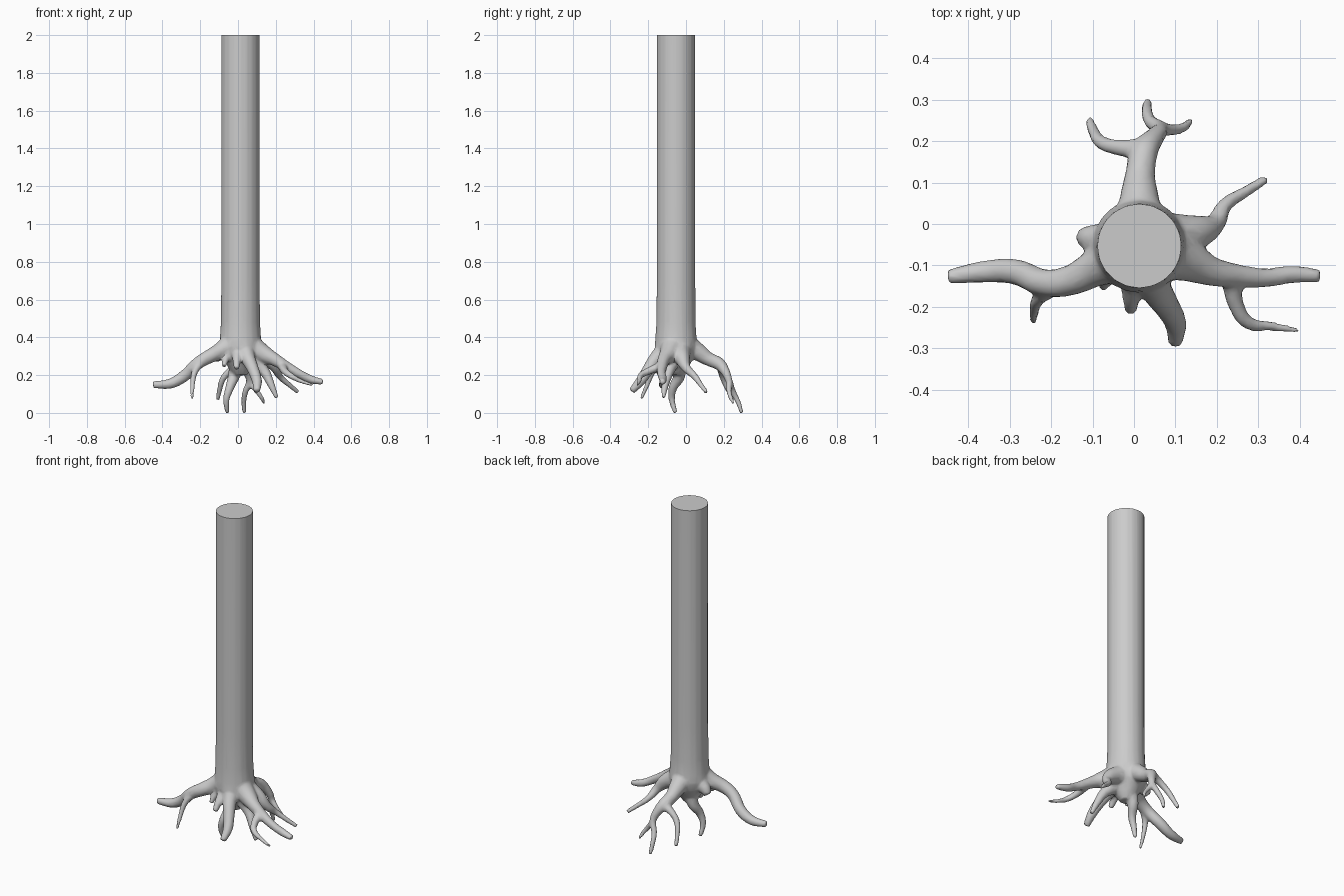
import bpy, bmesh

curve = bpy.data.curves.new("tree_trunk_and_roots", 'CURVE')
curve.dimensions = '3D'
curve.bevel_depth = 1.0
curve.bevel_resolution = 8
curve.resolution_u = 6
curve.use_fill_caps = True


def limb(*pts):
    """Tapering limb through points (x, y, z, radius)."""
    s = curve.splines.new('BEZIER')
    s.bezier_points.add(len(pts) - 1)
    for p, (x, y, z, r) in zip(s.bezier_points, pts):
        p.co = (x, y, z)
        p.radius = r
        p.handle_left_type = p.handle_right_type = 'AUTO'


# trunk with flared base (runs past the cut at z = 2)
limb(*[(0.013, -0.053, z, r) for z, r in [
    (0.2, 0.035), (0.25, 0.07), (0.3, 0.102), (0.35, 0.114), (0.4, 0.109),
    (0.48, 0.104), (0.7, 0.102), (1.3, 0.102), (2.06, 0.102)]])

# left root and its twig
limb((-0.03, -0.08, 0.37, 0.06), (-0.1, -0.11, 0.325, 0.044), (-0.15, -0.135, 0.3, 0.037),
     (-0.21, -0.143, 0.265, 0.033), (-0.29, -0.115, 0.192, 0.031), (-0.36, -0.115, 0.155, 0.027),
     (-0.45, -0.128, 0.15, 0.018))
limb((-0.19, -0.15, 0.275, 0.022), (-0.23, -0.18, 0.215, 0.017), (-0.24, -0.205, 0.15, 0.013),
     (-0.243, -0.238, 0.075, 0.009))

# right root and its fork
limb((0.06, -0.07, 0.36, 0.065), (0.13, -0.09, 0.315, 0.05), (0.19, -0.115, 0.285, 0.035),
     (0.25, -0.125, 0.25, 0.028), (0.32, -0.13, 0.21, 0.023), (0.38, -0.122, 0.18, 0.022),
     (0.45, -0.125, 0.163, 0.016))
limb((0.235, -0.13, 0.25, 0.025), (0.245, -0.19, 0.225, 0.02), (0.275, -0.238, 0.2, 0.017),
     (0.33, -0.247, 0.17, 0.012), (0.398, -0.258, 0.148, 0.008))

# right rear root
limb((0.07, -0.03, 0.33, 0.06), (0.15, -0.02, 0.29, 0.042), (0.195, 0.0, 0.24, 0.025),
     (0.22, 0.045, 0.195, 0.018), (0.27, 0.078, 0.15, 0.014), (0.318, 0.108, 0.11, 0.012))

# rear root with three twigs
limb((0.013, -0.01, 0.36, 0.07), (0.013, 0.06, 0.325, 0.048), (0.015, 0.12, 0.285, 0.036),
     (0.025, 0.175, 0.26, 0.034), (0.05, 0.21, 0.215, 0.024), (0.062, 0.228, 0.17, 0.019),
     (0.038, 0.25, 0.11, 0.016), (0.031, 0.275, 0.06, 0.014), (0.033, 0.296, 0.0, 0.011))
limb((0.015, 0.18, 0.255, 0.026), (-0.04, 0.185, 0.225, 0.019), (-0.08, 0.198, 0.18, 0.017),
     (-0.098, 0.225, 0.12, 0.014), (-0.108, 0.25, 0.07, 0.012))
limb((0.06, 0.23, 0.165, 0.018), (0.1, 0.228, 0.115, 0.014), (0.125, 0.237, 0.08, 0.012),
     (0.138, 0.253, 0.05, 0.008))

# front root
limb((0.03, -0.1, 0.34, 0.055), (0.055, -0.16, 0.285, 0.038), (0.08, -0.2, 0.23, 0.031),
     (0.1, -0.24, 0.17, 0.027), (0.1, -0.288, 0.115, 0.018))

# roots underneath the trunk
limb((0.0, -0.05, 0.27, 0.05), (-0.02, -0.035, 0.2, 0.032), (-0.045, -0.07, 0.13, 0.023),
     (-0.062, -0.075, 0.07, 0.017), (-0.056, -0.055, 0.0, 0.012))
limb((0.08, -0.07, 0.28, 0.045), (0.14, -0.09, 0.22, 0.028), (0.175, -0.11, 0.15, 0.02),
     (0.205, -0.12, 0.08, 0.011))

# short root stubs
limb((-0.04, -0.09, 0.33, 0.04), (-0.065, -0.13, 0.285, 0.02), (-0.075, -0.152, 0.245, 0.012))
limb((0.0, -0.11, 0.33, 0.04), (-0.006, -0.165, 0.29, 0.024), (-0.008, -0.21, 0.235, 0.015))
limb((-0.05, -0.04, 0.34, 0.045), (-0.1, -0.035, 0.31, 0.034), (-0.125, -0.03, 0.28, 0.022))

obj = bpy.data.objects.new("tree_trunk_and_roots", curve)
bpy.context.collection.objects.link(obj)
bpy.context.view_layer.objects.active = obj
obj.select_set(True)
bpy.ops.object.convert(target='MESH')
obj = bpy.context.object

# fuse limbs into one skin, soften the joints, then coarsen
m = obj.modifiers.new("fuse", 'REMESH')
m.mode = 'VOXEL'
m.voxel_size = 0.007
m = obj.modifiers.new("soften", 'SMOOTH')
m.factor = 0.5
m.iterations = 8
m = obj.modifiers.new("coarsen", 'DECIMATE')
m.ratio = 0.1
bpy.ops.object.convert(target='MESH')
obj = bpy.context.object

# stand on the ground and cut the trunk flat at the top
bm = bmesh.new()
bm.from_mesh(obj.data)
low = min(v.co.z for v in bm.verts)
for v in bm.verts:
    v.co.z -= low
cut = bmesh.ops.bisect_plane(bm, geom=bm.verts[:] + bm.edges[:] + bm.faces[:],
                             plane_co=(0, 0, 2), plane_no=(0, 0, 1), clear_outer=True)
rim = [e for e in cut["geom_cut"] if isinstance(e, bmesh.types.BMEdge)]
bmesh.ops.contextual_create(bm, geom=rim)
bmesh.ops.recalc_face_normals(bm, faces=bm.faces[:])
bm.to_mesh(obj.data)
bm.free()
obj.name = "tree_trunk_and_roots"
bpy.ops.object.shade_smooth_by_angle(angle=0.7)
